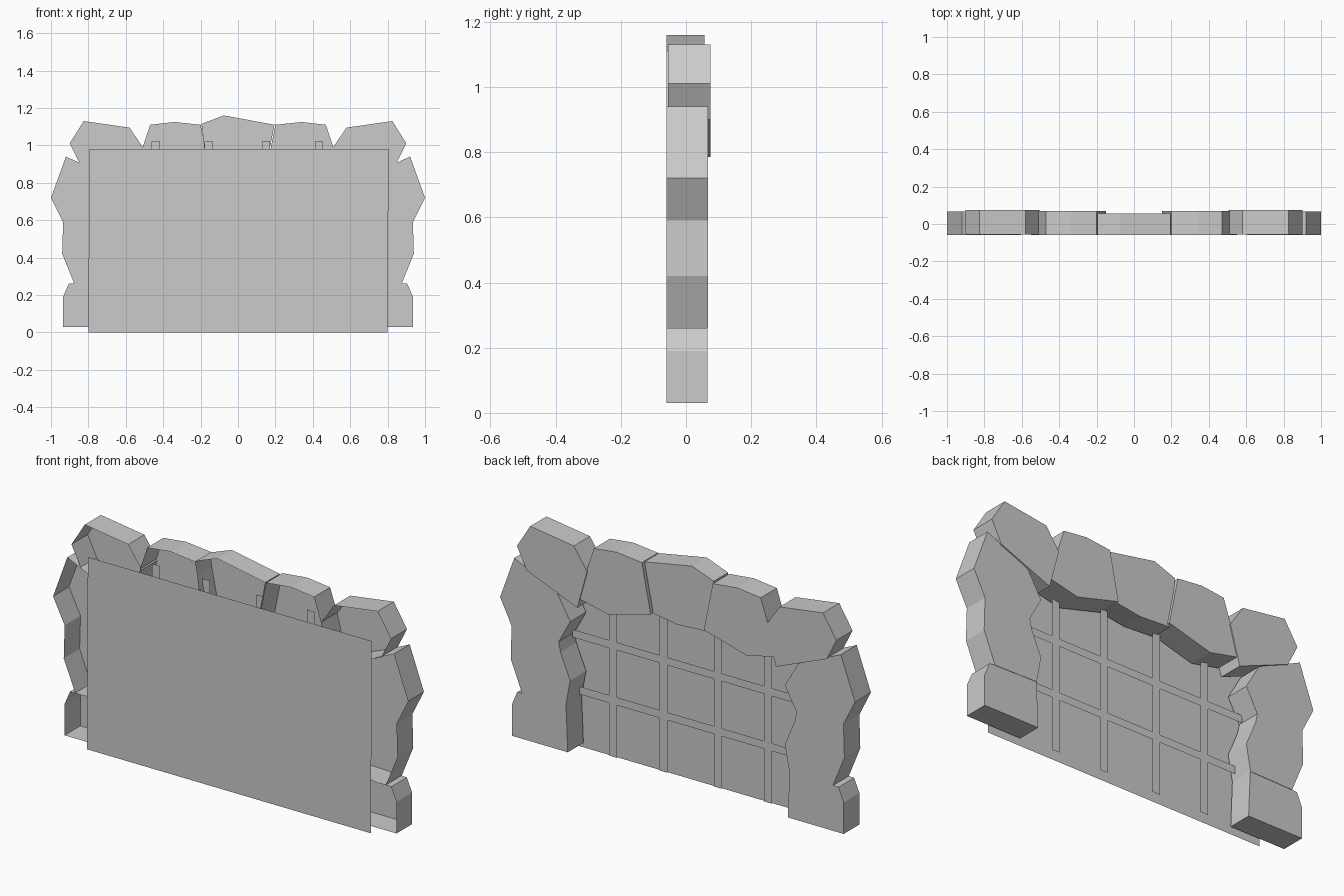
import bpy, bmesh

if "Cube" in bpy.data.objects:
    bpy.data.objects.remove(bpy.data.objects["Cube"])


def make_object(name, bm):
    mesh = bpy.data.meshes.new(name)
    bm.to_mesh(mesh)
    bm.free()
    obj = bpy.data.objects.new(name, mesh)
    bpy.context.collection.objects.link(obj)
    return obj


def stone(name, profile, front, back):
    """Hollow stone: back face and side walls, open at the front.
    Profile is (x, z), any winding."""
    area = sum(a[0] * b[1] - b[0] * a[1]
               for a, b in zip(profile, profile[1:] + profile[:1]))
    if area < 0:
        profile = profile[::-1]
    bm = bmesh.new()
    f = [bm.verts.new((x, front, z)) for x, z in profile]
    b = [bm.verts.new((x, back, z)) for x, z in profile]
    bm.faces.new(b[::-1])
    n = len(profile)
    for i in range(n):
        j = (i + 1) % n
        bm.faces.new((f[i], f[j], b[j], b[i]))
    return make_object(name, bm)


def sheet(name, corners, y, face_back=False):
    """Flat four-sided sheet in the xz plane."""
    bm = bmesh.new()
    v = [bm.verts.new((x, y, z)) for x, z in corners]
    bm.faces.new(v[::-1] if face_back else v)
    return make_object(name, bm)


def bar(name, x0, x1, z0, z1, y):
    sheet(name, [(x0, z0), (x1, z0), (x1, z1), (x0, z1)], y, True)


# Stones of the right half, mirrored to the left
side_stones = {
    "base_stone": ([(.935, .03), (.935, .19), (.905, .26), (.63, .27),
                    (.62, .03)], -.06, .066),
    "pillar_stone": ([(.875, .26), (.94, .42), (.935, .59), (1.0, .72),
                      (.92, .94), (.68, .83), (.605, .70), (.67, .58),
                      (.66, .53), (.605, .40), (.63, .265)], -.06, .068),
    "corner_stone": ([(.90, 1.01), (.825, 1.13), (.58, 1.095), (.505, .985),
                      (.56, .785), (.845, .90)], -.055, .075),
    "arch_stone": ([(.51, .99), (.47, 1.11), (.34, 1.125), (.20, 1.11),
                    (.15, .86), (.39, .795), (.55, .83)], -.06, .07),
}
for name, (profile, front, back) in side_stones.items():
    for side, s in (("right", 1), ("left", -1)):
        stone(f"{name}_{side}", [(s * x, z) for x, z in profile], front, back)

# Keystone at the top
stone("keystone", [(-.195, 1.115), (-.075, 1.16), (.195, 1.11), (.145, .86),
                   (.01, .84), (-.165, .85)], -.06, .056)

# Flat front panel
sheet("front_panel", [(-.80, 0), (.80, 0), (.805, .98), (-.795, .98)], -.073)

# Window-style grate
for i, x in enumerate((-.44, -.157, .15, .433)):
    bar(f"vertical_bar_{i + 1}", x - .022, x + .022, .02, 1.02, -.032)
for i, (z, w) in enumerate(((.31, .62), (.59, .66))):
    bar(f"cross_bar_{i + 1}", -w, w, z - .02, z + .02, -.028)
